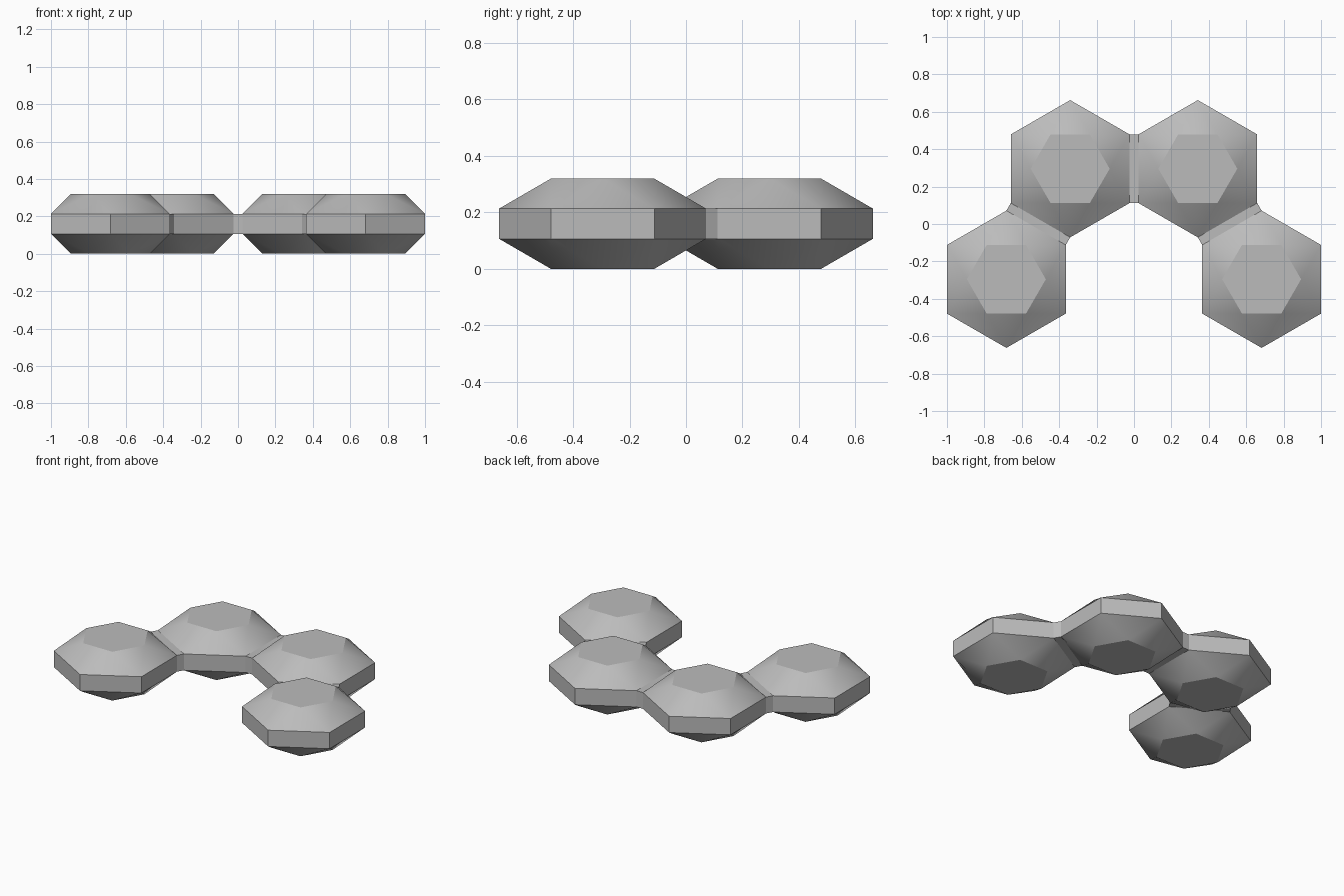
import bpy, bmesh
from math import cos, sin, pi, radians, sqrt
from mathutils import Matrix

cube = bpy.data.objects.get("Cube")
if cube:
    bpy.data.objects.remove(cube, do_unlink=True)

APOTHEM, GAP, HEIGHT = 0.3177, 0.047, 0.32
RADIUS = APOTHEM * 2 / sqrt(3)
CAP_RADIUS = 0.211
SPACING = 2 * APOTHEM + GAP
ROW_Y = SPACING * sqrt(3) / 4
LOW, HIGH = HEIGHT / 3, HEIGHT * 2 / 3

grey = bpy.data.materials.new("plain grey")
grey.use_nodes = True
colour = (0.5, 0.5, 0.5, 1)
grey.diffuse_color = colour
grey.node_tree.nodes["Principled BSDF"].inputs["Base Color"].default_value = colour


def finish(bm, name):
    bmesh.ops.recalc_face_normals(bm, faces=bm.faces)
    mesh = bpy.data.meshes.new(name)
    bm.to_mesh(mesh)
    bm.free()
    mesh.materials.append(grey)
    obj = bpy.data.objects.new(name, mesh)
    bpy.context.collection.objects.link(obj)
    return obj


def ring(bm, radius, z, turn):
    return [bm.verts.new((radius * cos(turn + i * pi / 3),
                          radius * sin(turn + i * pi / 3), z)) for i in range(6)]


def hex_cell(name, x, y):
    """Hexagonal band with twisted, faceted caps above and below."""
    bm = bmesh.new()
    lower, upper = (ring(bm, RADIUS, z, pi / 6) for z in (LOW, HIGH))
    for i in range(6):
        j = (i + 1) % 6
        bm.faces.new((lower[i], lower[j], upper[j], upper[i]))
    for rim, z in ((lower, 0), (upper, HEIGHT)):
        cap = ring(bm, CAP_RADIUS, z, 0)
        bm.faces.new(cap)
        for i in range(6):
            j = (i + 1) % 6
            bm.faces.new((rim[i], rim[j], cap[j]))
            bm.faces.new((rim[i], cap[i], cap[j]))
    obj = finish(bm, name)
    obj.location = (x, y, 0)
    bpy.ops.object.select_all(action="DESELECT")
    obj.select_set(True)
    bpy.context.view_layer.objects.active = obj
    bpy.ops.object.shade_smooth_by_angle(angle=radians(28))


def connector(name, x, y, turn):
    """Thin bar filling the gap between two neighbouring cells."""
    bm = bmesh.new()
    bmesh.ops.create_cube(bm, size=1, matrix=Matrix.Diagonal((GAP, RADIUS, HIGH - LOW, 1)))
    obj = finish(bm, name)
    obj.location = (x, y, HEIGHT / 2)
    obj.rotation_euler.z = turn


# Four cells in an arc, joined by three bars
for side, s in (("left", 1), ("right", -1)):
    hex_cell("back_cell_" + side, s * SPACING / 2, ROW_Y)
    hex_cell("front_cell_" + side, s * SPACING, -ROW_Y)
    connector("side_connector_" + side, s * SPACING * 0.75, 0, -s * pi / 3)
connector("middle_connector", 0, ROW_Y, 0)
